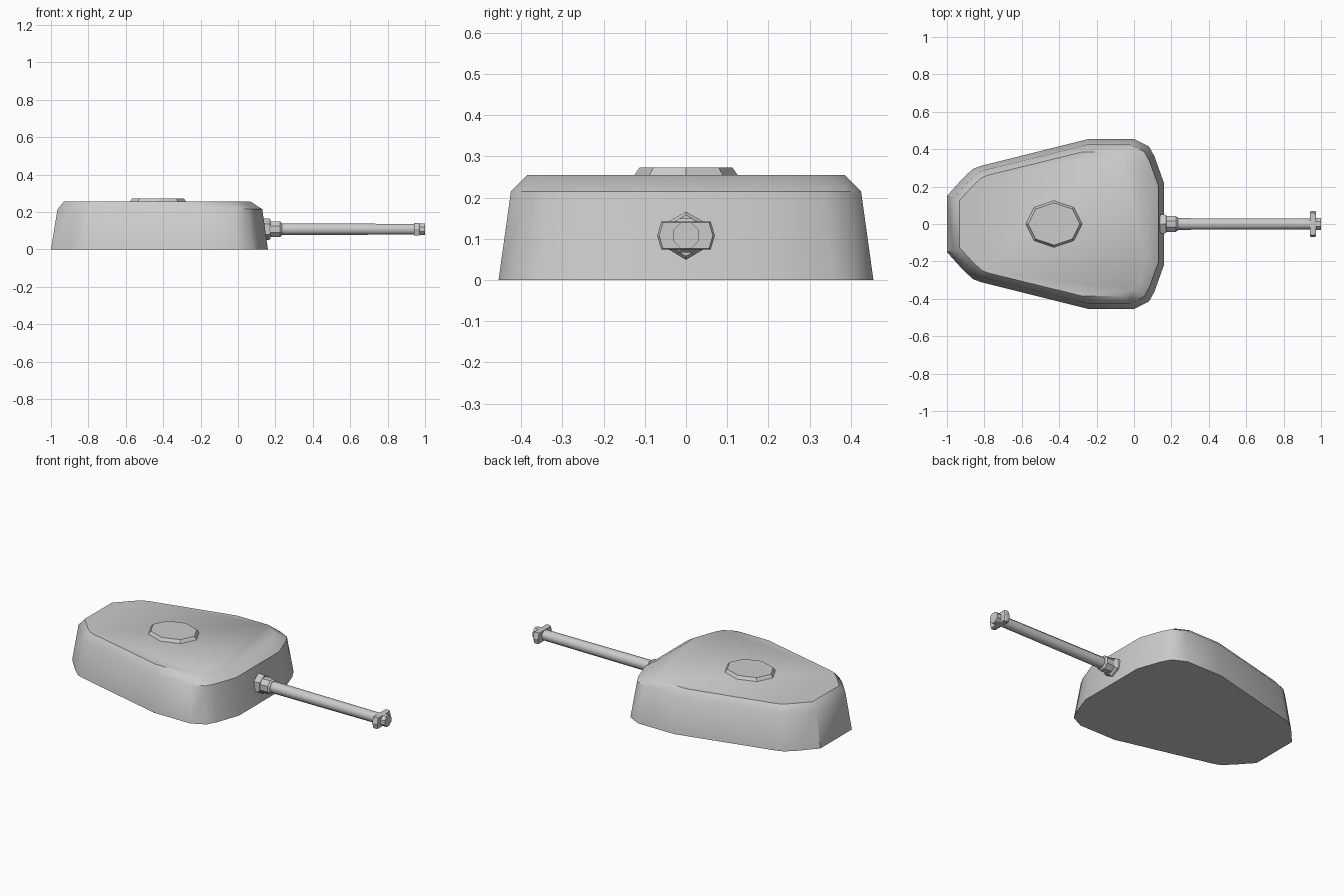
import bpy, bmesh, math

if "Cube" in bpy.data.objects:
    bpy.data.objects.remove(bpy.data.objects["Cube"])


def loft(name, rings, smooth=None):
    """Skin a list of equal-length point rings and cap both ends."""
    bm = bmesh.new()
    vs = [[bm.verts.new(p) for p in r] for r in rings]
    n = len(rings[0])
    for a, b in zip(vs, vs[1:]):
        for i in range(n):
            j = (i + 1) % n
            bm.faces.new((a[i], a[j], b[j], b[i]))
    bm.faces.new(vs[0][::-1])
    bm.faces.new(vs[-1])
    bmesh.ops.recalc_face_normals(bm, faces=bm.faces)
    me = bpy.data.meshes.new(name)
    bm.to_mesh(me)
    bm.free()
    ob = bpy.data.objects.new(name, me)
    bpy.context.collection.objects.link(ob)
    if smooth:
        bpy.ops.object.select_all(action='DESELECT')
        ob.select_set(True)
        bpy.context.view_layer.objects.active = ob
        bpy.ops.object.shade_smooth_by_angle(angle=math.radians(smooth))
    return ob


# Turret shell: half outline mirrored across y, narrowing towards the roof
half = [(0.16, 0.22), (0.11, 0.36), (0.08, 0.415), (0.0, 0.455), (-0.24, 0.455),
        (-0.82, 0.31), (-0.86, 0.295), (-0.91, 0.25), (-1.0, 0.15)]
outline = half + [(x, -y) for x, y in reversed(half)]


def level(z, x0, x1, hy):
    return [(x0 + (x + 1) / 1.16 * (x1 - x0), y * hy / 0.455, z) for x, y in outline]


loft("turret_shell", [level(0, -1, 0.16, 0.455), level(0.215, -0.965, 0.13, 0.425),
                      level(0.255, -0.932, 0.068, 0.385)], 38)


# Roof hatch: low eight-sided lid
def hatch_ring(z, rx, ry):
    return [(-0.428 + rx * math.cos(i * math.pi / 4), ry * math.sin(i * math.pi / 4), z)
            for i in range(8)]


loft("roof_hatch", [hatch_ring(0.245, 0.151, 0.125), hatch_ring(0.255, 0.151, 0.125),
                    hatch_ring(0.273, 0.138, 0.113)])

# Gun parts: cross-sections (y, z offset) swept along x
GUN_Z = 0.108
octagon = [(math.cos((i + .5) * math.pi / 4), math.sin((i + .5) * math.pi / 4)) for i in range(8)]
hexagon = [(math.cos(math.pi / 2 + i * math.pi / 3), math.sin(math.pi / 2 + i * math.pi / 3))
           for i in range(6)]
brake = [(0.07, 0), (0.06, 0.034), (-0.06, 0.034), (-0.07, 0), (-0.06, -0.034), (-0.06 + 0.12, -0.034)]


def sweep(name, shape, stations, smooth=None):
    loft(name, [[(x, y * s, GUN_Z + z * s) for y, z in shape] for x, s in stations], smooth)


sweep("gun_flange", hexagon, [(0.08, 0.058), (0.165, 0.058), (0.175, 0.05)])
sweep("gun_collar", octagon, [(0.12, 0.045), (0.225, 0.045), (0.235, 0.036)])
sweep("gun_barrel", octagon, [(0.1, 0.034), (0.95, 0.031)], 50)
sweep("muzzle_brake", brake, [(0.94, 0.93), (0.948, 1), (0.965, 1), (0.973, 0.93)])
sweep("muzzle_tip", octagon, [(0.96, 0.034), (1.0, 0.034)])
